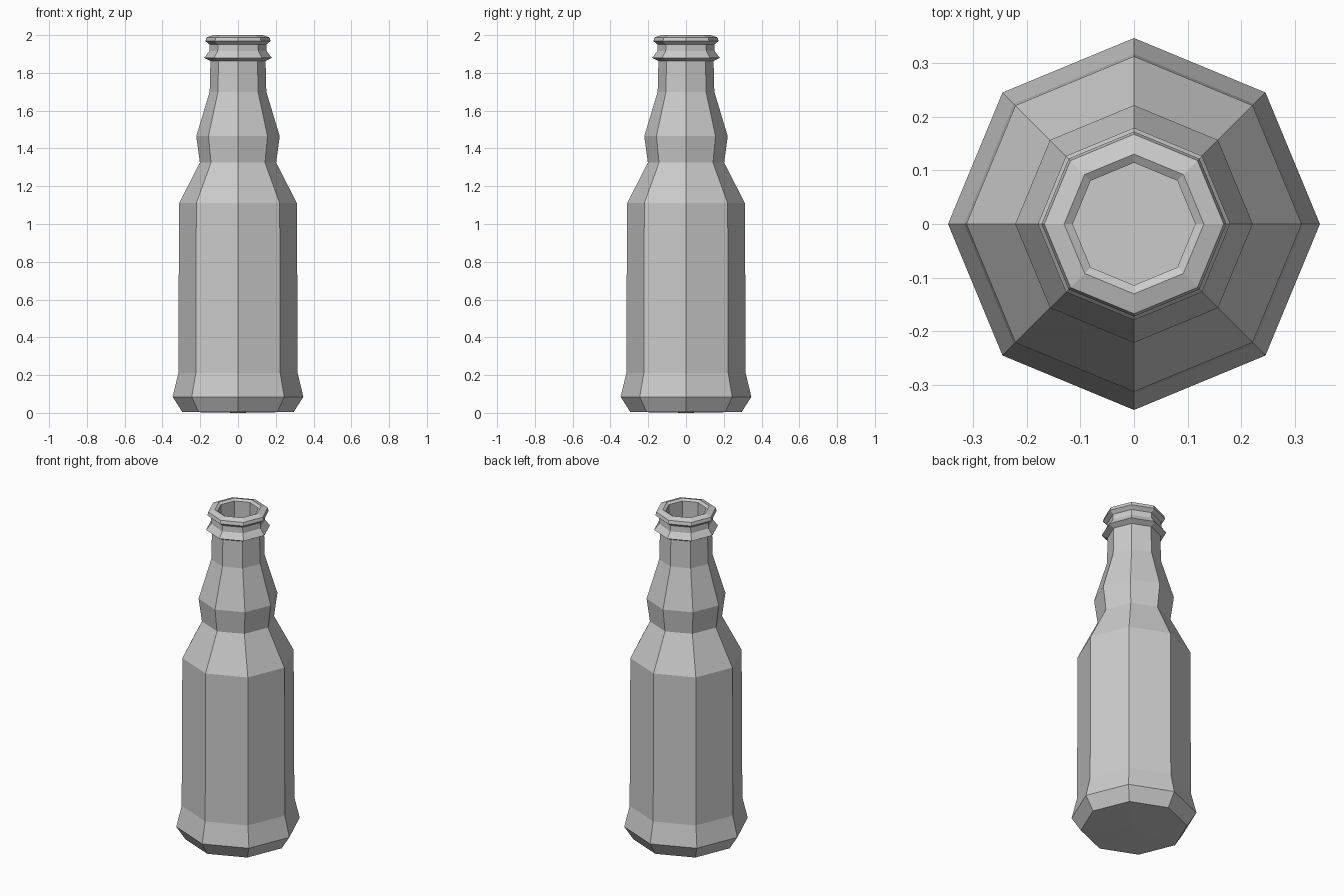
import bpy, bmesh
from math import cos, sin, tau

if "Cube" in bpy.data.objects:
    bpy.data.objects.remove(bpy.data.objects["Cube"], do_unlink=True)

grey = bpy.data.materials.new("plain grey")
grey.use_nodes = True
colour = (0.6, 0.6, 0.6, 1)
grey.diffuse_color = colour
grey.node_tree.nodes["Principled BSDF"].inputs["Base Color"].default_value = colour

SIDES = 8
# radius, height: outside from foot to lip, then down into the mouth
PROFILE = [
    (0.295, 0.005), (0.346, 0.085), (0.316, 0.21),              # flared foot
    (0.312, 1.11),                                              # body
    (0.202, 1.325), (0.221, 1.465),                             # shoulder and bulge
    (0.150, 1.70), (0.146, 1.863),                              # neck
    (0.179, 1.88), (0.152, 1.915),                              # collar ring
    (0.150, 1.95), (0.172, 1.968), (0.167, 1.988), (0.13, 2.0), # lip
    (0.114, 1.99), (0.118, 1.82),                               # mouth
]


def lathe(name, profile):
    """Spin a profile into an eight-sided solid, capped at both ends."""
    bm = bmesh.new()
    rings = [[bm.verts.new((r * cos(tau * i / SIDES), r * sin(tau * i / SIDES), z))
              for i in range(SIDES)] for r, z in profile]
    for low, high in zip(rings, rings[1:]):
        for i in range(SIDES):
            j = (i + 1) % SIDES
            bm.faces.new((low[i], low[j], high[j], high[i]))
    # underside, sagging slightly to the ground
    centre = bm.verts.new((0, 0, 0))
    for i in range(SIDES):
        bm.faces.new((centre, rings[0][(i + 1) % SIDES], rings[0][i]))
    # floor of the mouth
    bm.faces.new(rings[-1])
    bmesh.ops.recalc_face_normals(bm, faces=bm.faces)
    mesh = bpy.data.meshes.new(name)
    bm.to_mesh(mesh)
    bm.free()
    mesh.materials.append(grey)
    obj = bpy.data.objects.new(name, mesh)
    bpy.context.collection.objects.link(obj)
    return obj


lathe("bottle", PROFILE)
